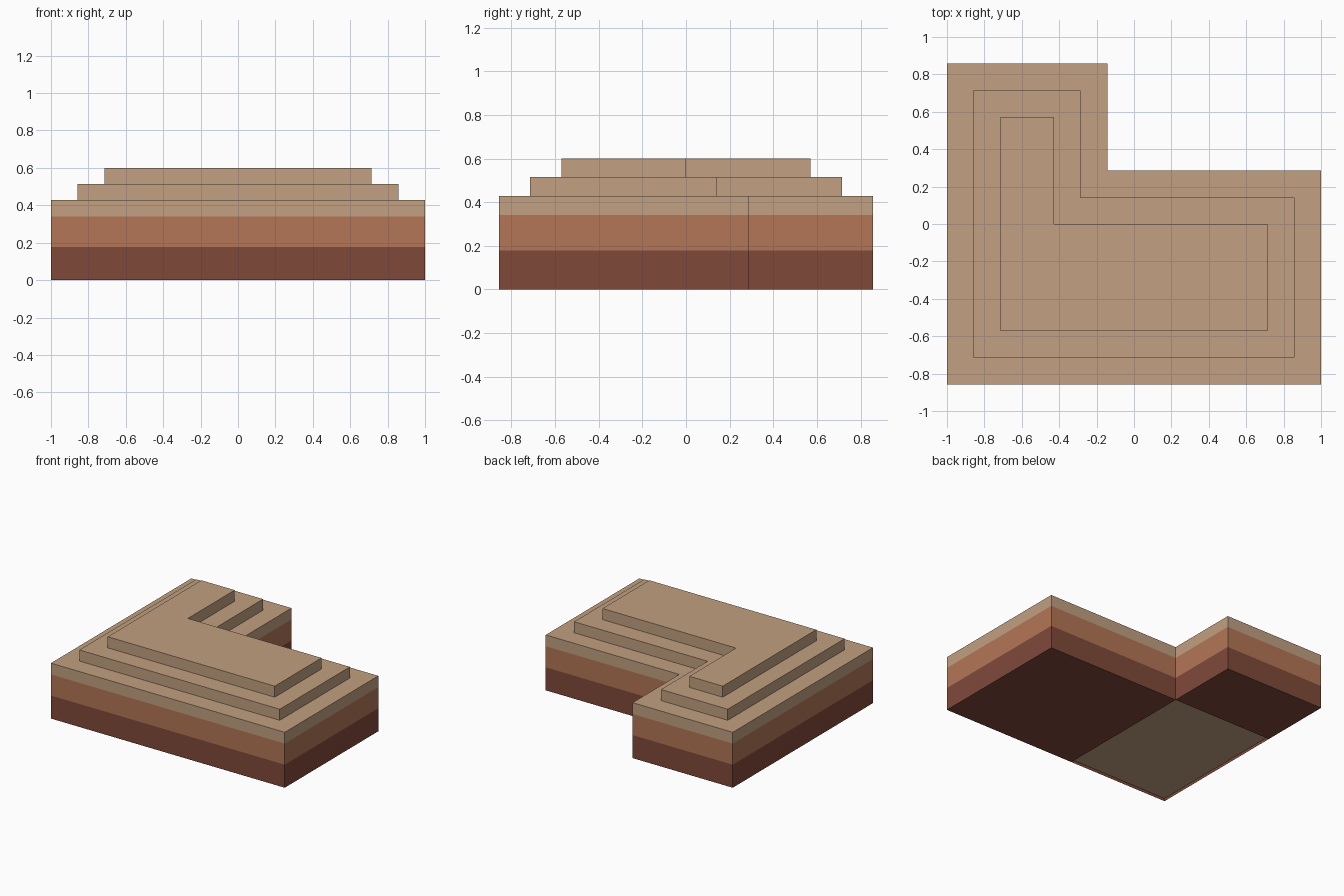
import bpy
import bmesh

cube = bpy.data.objects.get("Cube")
if cube:
    bpy.data.objects.remove(cube, do_unlink=True)


def material(name, rgb):
    """Flat material from sRGB bytes."""
    lin = [((c / 255 + 0.055) / 1.055) ** 2.4 for c in rgb] + [1.0]
    m = bpy.data.materials.new(name)
    m.use_nodes = True
    m.diffuse_color = lin
    bsdf = m.node_tree.nodes["Principled BSDF"]
    bsdf.inputs["Base Color"].default_value = lin
    bsdf.inputs["Roughness"].default_value = 0.9
    return m


dark = material("dark_red_brown", (128, 73, 58))
clay = material("clay_orange", (179, 118, 87))
tan = material("sandy_tan", (194, 160, 129))

U = 1 / 7                                   # grid module
HALF_X, HALF_Y = 7 * U, 6 * U               # outer half sizes
NOTCH_X, NOTCH_Y = -U, 2 * U                # inner corner of the L
BODY_TOP = 3 * U
STEP = 0.6 * U


def outline(inset):
    """Counter-clockwise L outline, pulled in evenly by inset."""
    x, y = HALF_X - inset, HALF_Y - inset
    nx, ny = NOTCH_X - inset, NOTCH_Y - inset
    return [(-x, -y), (x, -y), (x, ny), (nx, ny), (nx, y), (-x, y)]


def add_face(bm, pts, mat=0):
    face = bm.faces.new([bm.verts.new(p) for p in pts])
    face.material_index = mat


def finish(bm, name, mats):
    bmesh.ops.remove_doubles(bm, verts=bm.verts, dist=1e-5)
    mesh = bpy.data.meshes.new(name)
    bm.to_mesh(mesh)
    bm.free()
    for m in mats:
        mesh.materials.append(m)
    obj = bpy.data.objects.new(name, mesh)
    bpy.context.collection.objects.link(obj)
    return obj


def stack(bm, inset, heights):
    """Walls in bands between the heights, closed on top."""
    pts = outline(inset)
    for band, (z0, z1) in enumerate(zip(heights, heights[1:])):
        for (ax, ay), (bx, by) in zip(pts, pts[1:] + pts[:1]):
            add_face(bm, [(ax, ay, z0), (bx, by, z0), (bx, by, z1), (ax, ay, z1)], band)
    add_face(bm, [(x, y, heights[-1]) for x, y in pts], len(heights) - 2)


def rect_down(bm, x0, x1, y0, y1, z, mat=0):
    """Downward-facing rectangle."""
    add_face(bm, [(x0, y0, z), (x0, y1, z), (x1, y1, z), (x1, y0, z)], mat)


# Banded L-shaped body, with the underside of both wings
RECESS = 0.022
bm = bmesh.new()
stack(bm, 0, [0, 0.178, 0.341, BODY_TOP])
rect_down(bm, NOTCH_X, HALF_X, -HALF_Y, NOTCH_Y, 0)
rect_down(bm, -HALF_X, NOTCH_X, NOTCH_Y, HALF_Y, 0)
# Inner sides of the shallow recess under the corner
add_face(bm, [(NOTCH_X, -HALF_Y, 0), (NOTCH_X, NOTCH_Y, 0),
              (NOTCH_X, NOTCH_Y, RECESS), (NOTCH_X, -HALF_Y, RECESS)])
add_face(bm, [(NOTCH_X, NOTCH_Y, 0), (-HALF_X, NOTCH_Y, 0),
              (-HALF_X, NOTCH_Y, RECESS), (NOTCH_X, NOTCH_Y, RECESS)])
finish(bm, "body", [dark, clay, tan])

# Tan panel inside the recess
bm = bmesh.new()
rect_down(bm, -HALF_X, NOTCH_X, -HALF_Y, NOTCH_Y, RECESS)
finish(bm, "underside_panel", [tan])

# Stepped roof tiers
for i, name in enumerate(("lower_tier", "upper_tier")):
    bm = bmesh.new()
    base = BODY_TOP + i * STEP
    stack(bm, (i + 1) * U, [base, base + STEP])
    finish(bm, name, [tan])
